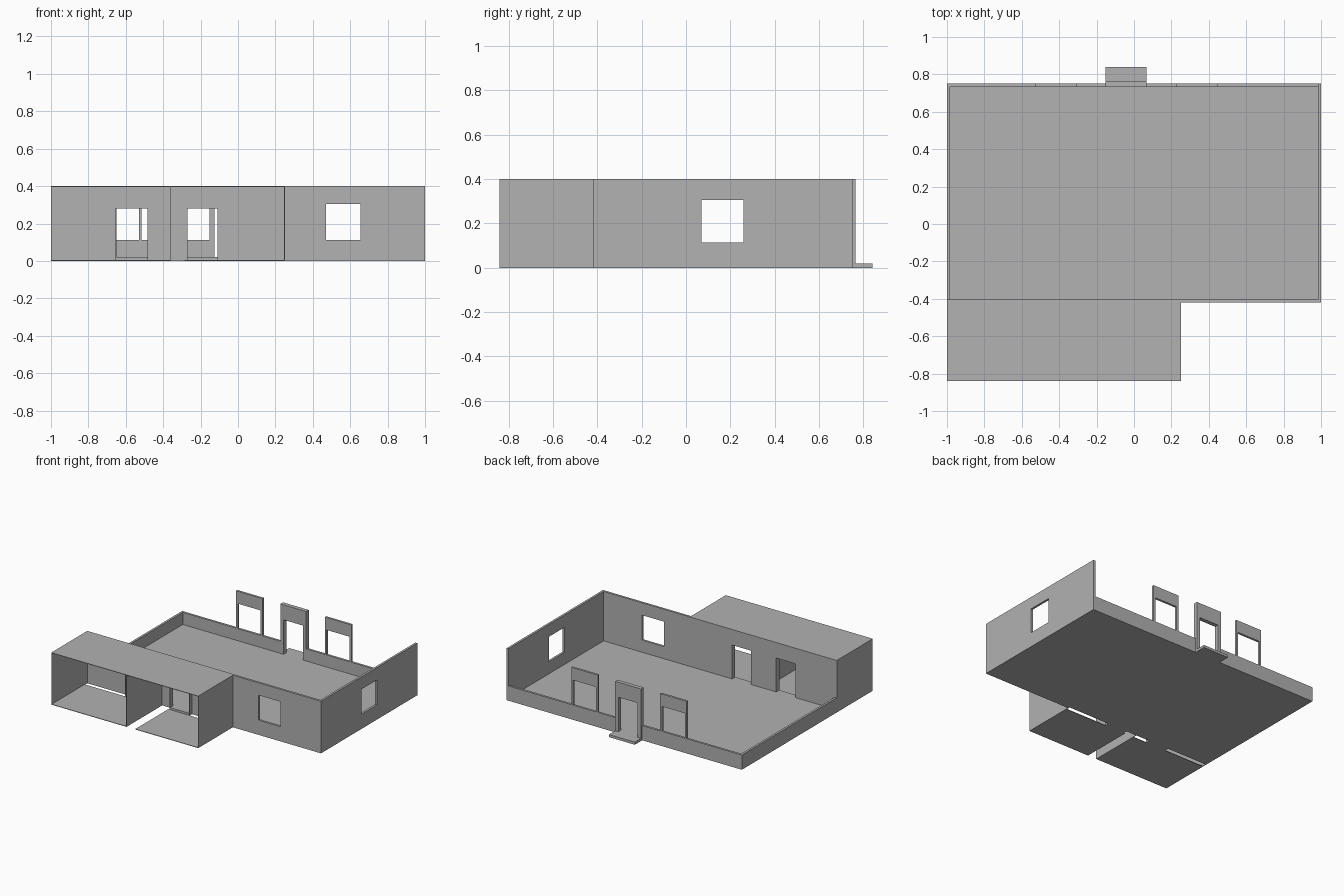
import bpy
import bmesh
from mathutils import Vector

if "Cube" in bpy.data.objects:
    bpy.data.objects.remove(bpy.data.objects["Cube"], do_unlink=True)

# One plain grey for the whole building
grey = bpy.data.materials.new("plain_grey")
grey.use_nodes = True
colour = (0.445, 0.445, 0.445, 1)
grey.diffuse_color = colour
grey.node_tree.nodes["Principled BSDF"].inputs["Base Color"].default_value = colour


def box(name, x, y, z):
    """Box given by its (low, high) range on each axis."""
    lo, hi = (Vector(c) for c in zip(x, y, z))
    bm = bmesh.new()
    bmesh.ops.create_cube(bm, size=1)
    for v in bm.verts:
        v.co = (lo + hi) / 2 + Vector(a * b for a, b in zip(v.co, hi - lo))
    mesh = bpy.data.meshes.new(name)
    bm.to_mesh(mesh)
    bm.free()
    mesh.materials.append(grey)
    obj = bpy.data.objects.new(name, mesh)
    bpy.context.collection.objects.link(obj)
    return obj


def cut(obj, x, y, z):
    """Cut a box-shaped opening and bake the result."""
    cutter = box("cutter", x, y, z)
    cutter.hide_render = True
    mod = obj.modifiers.new("opening", 'BOOLEAN')
    mod.operation = 'DIFFERENCE'
    mod.solver = 'EXACT'
    mod.object = cutter
    bpy.context.view_layer.update()
    deps = bpy.context.evaluated_depsgraph_get()
    baked = bpy.data.meshes.new_from_object(obj.evaluated_get(deps))
    obj.modifiers.clear()
    obj.data = baked
    bpy.data.objects.remove(cutter, do_unlink=True)


TOP, LOW, SLAB = 0.4, 0.113, 0.02     # wall top, low wall top, floor top
SILL, HEAD, DOOR = 0.113, 0.305, 0.28  # window and door heights
T, SHEET = 0.017, 0.004               # wall and sheet thickness
BACK, FRONT, INNER = 0.75, -0.42, -0.403
EXT_X, EXT_Y = 0.25, -0.84            # front wing limits
ANY = (-2, 2)

# Main room floor and low walls
box("main_floor", (-1, 1), (INNER - SHEET, BACK), (0, SLAB))
box("low_left_wall", (-1, -1 + T), (INNER, BACK), (SLAB, LOW))
back_wall = box("low_back_wall", (-1, 1), (BACK - T, BACK), (SLAB, LOW))
cut(back_wall, (-0.14, 0.05), ANY, (-1, 1))

# Tall walls with one window each
right_wall = box("right_wall", (1 - T, 1), (FRONT, BACK), (0, TOP))
cut(right_wall, ANY, (0.07, 0.26), (SILL, HEAD))
front_wall = box("front_wall", (EXT_X, 1), (FRONT, INNER), (0, TOP))
cut(front_wall, (0.47, 0.655), ANY, (SILL, HEAD))

# Thin wall between main room and wing, with two lined doorways
partition = box("partition_wall", (-1, EXT_X), (INNER - SHEET, INNER), (0, TOP))
lining_y = (-0.44, INNER)
for i, (x0, x1) in enumerate([(-0.65, -0.485), (-0.27, -0.11)]):
    cut(partition, (x0, x1), ANY, (SLAB, DOOR))
    lining = box(f"doorway_lining_{i}", (x0 - SHEET, x1 + SHEET), lining_y,
                 (0, DOOR + SHEET))
    cut(lining, (x0, x1), ANY, (SLAB, DOOR))

# Open-fronted wing: roof, side walls, divider and two floors
wing_y = (EXT_Y, INNER)
box("wing_roof", (-1, EXT_X), wing_y, (TOP - SHEET, TOP))
for name, x in (("wing_left_wall", -1), ("wing_divider", -0.36 - SHEET),
                ("wing_right_wall", EXT_X - SHEET)):
    box(name, (x, x + SHEET), wing_y, (0, TOP))
for name, x in (("wing_left_floor", (-1, -0.36)), ("wing_right_floor", (-0.285, EXT_X))):
    box(name, x, (EXT_Y, lining_y[0]), (0, SHEET))

# Window frames standing on the low back wall
for i, x0 in enumerate((-0.53, 0.225)):
    frame = box(f"window_frame_{i}", (x0, x0 + 0.225), (BACK - T, BACK), (LOW, TOP))
    cut(frame, (x0 + 0.015, x0 + 0.21), ANY, (0, HEAD))

# Back door frame and step
door_frame = box("door_frame", (-0.153, 0.067), (BACK - T, 0.765), (0, TOP))
cut(door_frame, (-0.125, 0.04), ANY, (SLAB, DOOR + 0.005))
box("door_step", (-0.153, 0.067), (BACK, 0.84), (0, SLAB))
